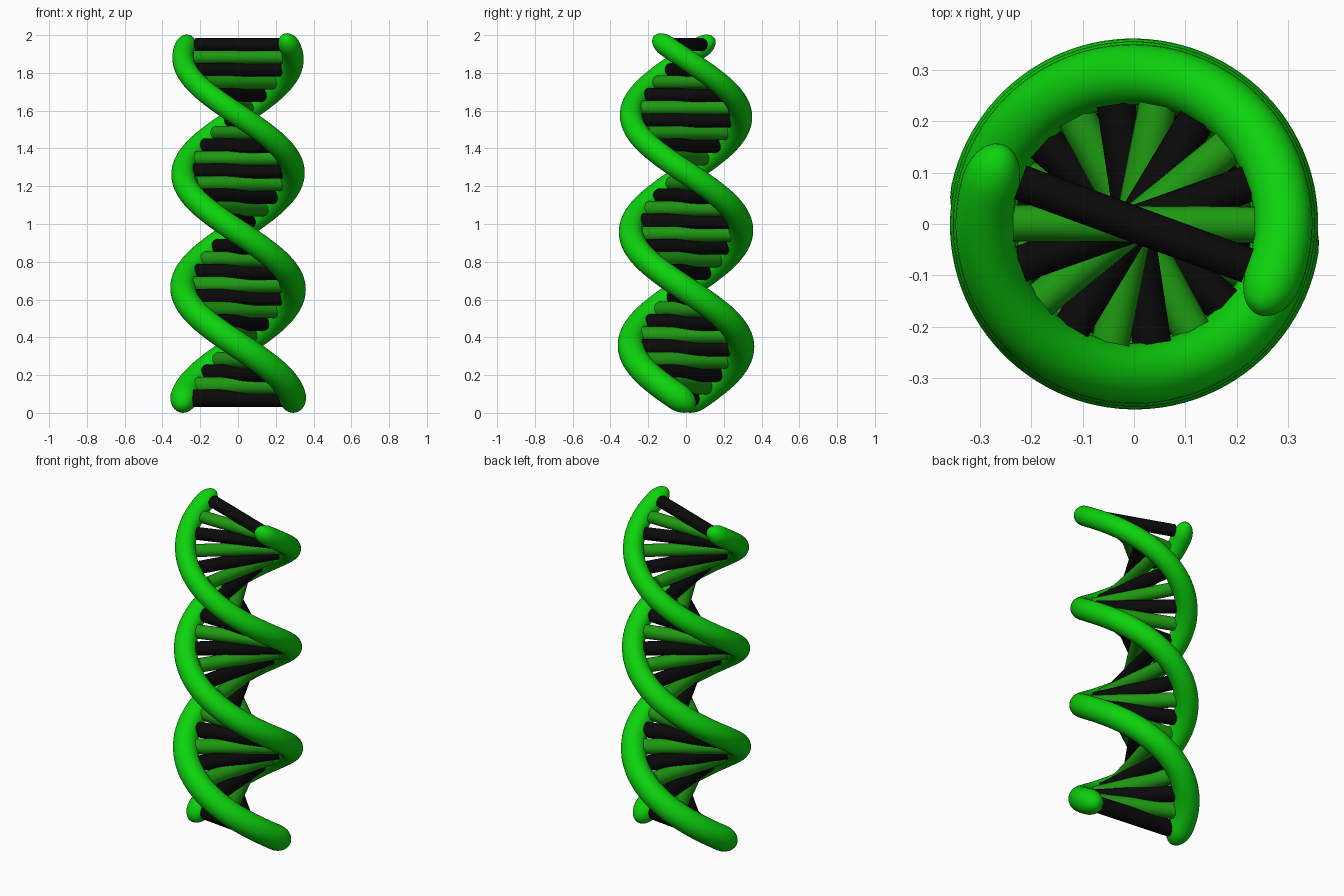
import bpy, bmesh, math
from mathutils import Vector, Matrix

if "Cube" in bpy.data.objects:
    bpy.data.objects.remove(bpy.data.objects["Cube"])

R = 0.291            # helix radius
Z_REF = 0.055        # height where the first strand points along +x
QUARTER = 0.3045     # rise per quarter turn


def angle_at(z):
    return -math.pi / 2 * (z - Z_REF) / QUARTER


def tube_radius(z):
    return 0.073 - 0.017 * (z - 0.07) / 1.88


def material(name, color):
    m = bpy.data.materials.new(name)
    m.diffuse_color = (*color, 1)
    m.use_nodes = True
    m.node_tree.nodes["Principled BSDF"].inputs["Base Color"].default_value = m.diffuse_color
    return m


def finish(name, bm, mat):
    bmesh.ops.recalc_face_normals(bm, faces=bm.faces[:])
    me = bpy.data.meshes.new(name)
    bm.to_mesh(me)
    bm.free()
    ob = bpy.data.objects.new(name, me)
    bpy.context.collection.objects.link(ob)
    me.materials.append(mat)
    bpy.context.view_layer.objects.active = ob
    ob.select_set(True)
    bpy.ops.object.shade_smooth_by_angle(angle=math.radians(40))
    ob.select_set(False)


def strand(name, phase, z0, z1, mat, steps=160, sides=28, cap=8):
    # (height, ring radius); both ends taper to long rounded tips on the helix
    ts = [math.pi / 2 * (i + 0.1) / cap for i in range(cap)]
    r0, r1 = tube_radius(z0), tube_radius(z1)
    rings = [(z0 - 0.85 * r0 * math.sin(t), r0 * math.cos(t)) for t in reversed(ts)]
    for i in range(1, steps):
        z = z0 + (z1 - z0) * i / steps
        rings.append((z, tube_radius(z)))
    rings += [(z1 + 0.88 * r1 * math.sin(t), r1 * math.cos(t)) for t in ts]
    bm = bmesh.new()
    loops = []
    w = -math.pi / 2 / QUARTER
    for z, r in rings:
        a = angle_at(z) + phase
        out = Vector((math.cos(a), math.sin(a), 0))
        tan = Vector((-R * w * math.sin(a), R * w * math.cos(a), 1)).normalized()
        side = tan.cross(out)
        c = out * R + Vector((0, 0, z))
        loops.append([bm.verts.new(c + r * (out * math.cos(b) + side * math.sin(b)))
                      for b in (2 * math.pi * k / sides for k in range(sides))])
    for lo, hi in zip(loops, loops[1:]):
        for k in range(sides):
            n = (k + 1) % sides
            bm.faces.new((lo[k], lo[n], hi[n], hi[k]))
    bm.faces.new(loops[0])
    bm.faces.new(loops[-1])
    finish(name, bm, mat)


def rung(name, z, r, mat):
    bm = bmesh.new()
    m = (Matrix.Translation((0, 0, z)) @ Matrix.Rotation(angle_at(z), 4, 'Z')
         @ Matrix.Rotation(math.pi / 2, 4, 'Y'))
    bmesh.ops.create_cone(bm, cap_ends=True, segments=24, radius1=r, radius2=r,
                          depth=0.472, matrix=m)
    finish(name, bm, mat)


bright = material("bright_green", (0.004, 0.65, 0.004))
dark = material("dark_green", (0.013, 0.32, 0.006))
black = material("black", (0.003, 0.003, 0.003))

# two backbone strands
strand("strand_a", 0, 0.087, 1.935, bright)
strand("strand_b", math.pi - 0.05, 0.087, 1.942, bright)

# alternating rungs
COUNT = 29
for i in range(COUNT):
    f = i / (COUNT - 1)
    rung(f"rung_{i + 1:02d}", 0.077 + 1.873 * f, 0.047 - 0.012 * f,
         dark if i % 2 else black)
